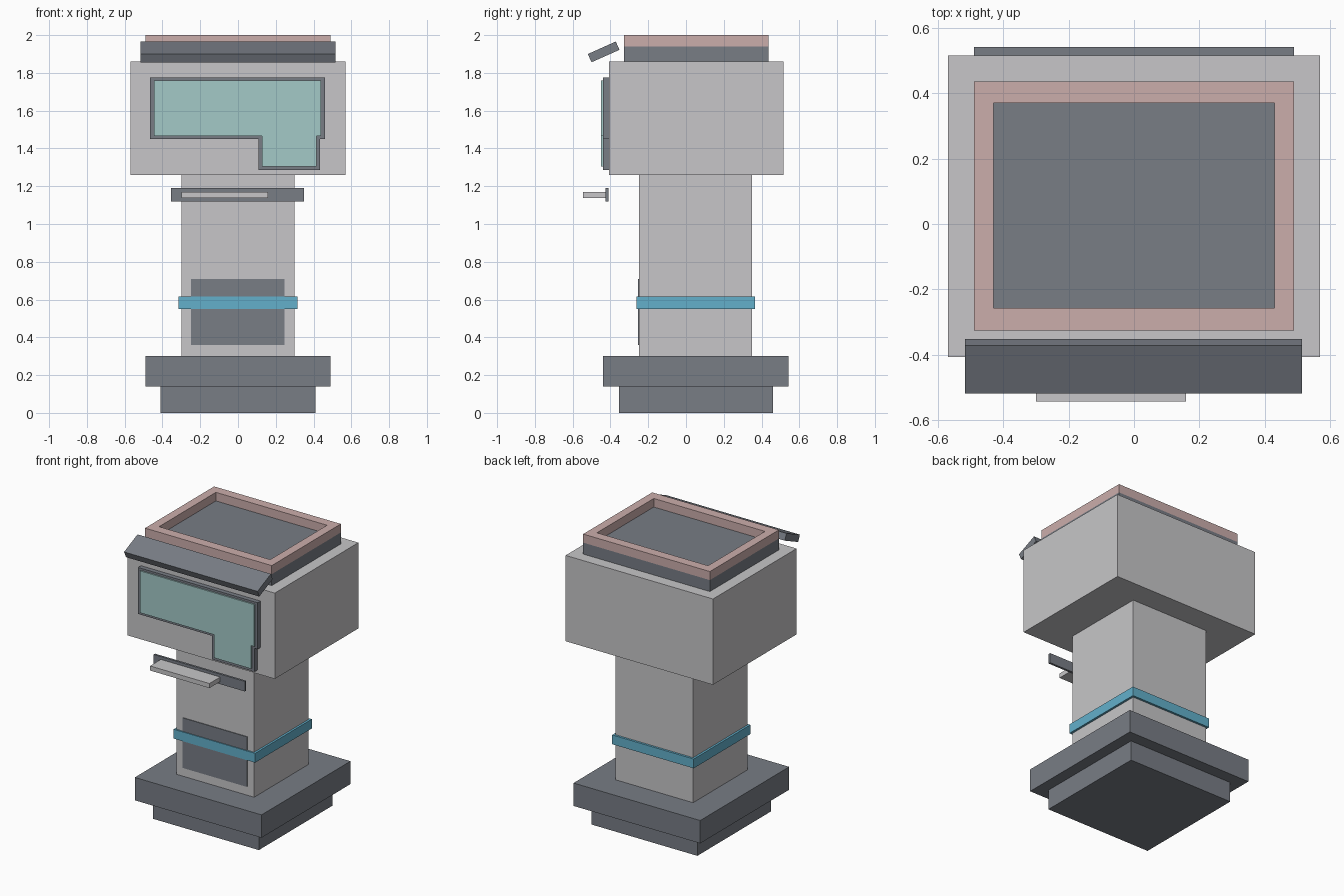
import bpy
import math

if "Cube" in bpy.data.objects:
    bpy.data.objects.remove(bpy.data.objects["Cube"])


def material(name, rgb):
    m = bpy.data.materials.new(name)
    m.diffuse_color = (*rgb, 1.0)
    m.use_nodes = True
    m.node_tree.nodes["Principled BSDF"].inputs["Base Color"].default_value = m.diffuse_color
    return m


GREY = material("light_grey", (0.57, 0.565, 0.58))
DARK = material("slate_grey", (0.188, 0.205, 0.235))
PINK = material("dusty_pink", (0.60, 0.42, 0.41))
GLASS = material("pale_teal", (0.37, 0.585, 0.575))
CYAN = material("bright_cyan", (0.125, 0.435, 0.60))


def make(name, verts, faces, mat):
    mesh = bpy.data.meshes.new(name)
    mesh.from_pydata(verts, [], faces)
    mesh.materials.append(mat)
    ob = bpy.data.objects.new(name, mesh)
    bpy.context.collection.objects.link(ob)
    return ob


def prism(name, front, back, mat):
    """Solid between two matching loops (front loop counter-clockwise from outside)."""
    n = len(front)
    faces = [tuple(range(n)), tuple(reversed(range(n, 2 * n)))]
    faces += [(i, n + i, n + (i + 1) % n, (i + 1) % n) for i in range(n)]
    return make(name, front + back, faces, mat)


def rect(x0, x1, y0, y1, z):
    return [(x0, y0, z), (x1, y0, z), (x1, y1, z), (x0, y1, z)]


def box(name, x, y, z, mat):
    return prism(name, rect(*x, *y, z[1]), rect(*x, *y, z[0]), mat)


def front_plate(name, outline, y0, y1, mat):
    """Extrude an x-z outline from y0 (front) to y1 (back)."""
    return prism(name, [(x, y0, z) for x, z in outline],
                 [(x, y1, z) for x, z in outline], mat)


# Stepped base
box("base_foot", (-0.41, 0.41), (-0.355, 0.46), (0, 0.14), DARK)
box("base_plinth", (-0.49, 0.49), (-0.44, 0.543), (0.14, 0.30), DARK)

# Column with front panel and surrounding band
box("column", (-0.30, 0.30), (-0.25, 0.35), (0.30, 1.26), GREY)
box("column_panel", (-0.25, 0.247), (-0.255, -0.25), (0.36, 0.71), DARK)
box("column_band", (-0.315, 0.315), (-0.261, 0.365), (0.55, 0.615), CYAN)

# Head
box("head", (-0.57, 0.57), (-0.408, 0.516), (1.26, 1.86), GREY)


# Stepped screen outline, shared by the bezel and the glass
def screen_outline(x0, x1, x2, x3, top, mid, low):
    return [(x0, mid), (x1, mid), (x1, low), (x2, low),
            (x2, mid), (x3, mid), (x3, top), (x0, top)]


front_plate("screen_bezel",
            screen_outline(-0.465, 0.108, 0.435, 0.46, 1.775, 1.45, 1.285),
            -0.44, -0.408, DARK)
front_plate("screen_glass",
            screen_outline(-0.445, 0.127, 0.415, 0.44, 1.76, 1.467, 1.305),
            -0.449, -0.44, GLASS)

# Slot plate and the tray coming out of it
box("slot_plate", (-0.355, 0.35), (-0.425, -0.41), (1.12, 1.19), DARK)
box("slot_tray", (-0.30, 0.16), (-0.544, -0.425), (1.138, 1.17), GREY)

# Roof block and hollow rim around it
box("roof_block", (-0.49, 0.49), (-0.327, 0.436), (1.86, 1.94), DARK)
outer, inner = (-0.49, 0.49, -0.327, 0.436), (-0.43, 0.43, -0.258, 0.37)
rings = [rect(*outer, 1.94), rect(*outer, 2.0), rect(*inner, 2.0), rect(*inner, 1.94)]
make("roof_rim", [v for r in rings for v in r],
     [(4 * r + i, 4 * r + (i + 1) % 4,
       4 * ((r + 1) % 4) + (i + 1) % 4, 4 * ((r + 1) % 4) + i)
      for r in range(4) for i in range(4)], PINK)

# Tilted visor above the screen
visor = box("visor", (-0.517, 0.515), (-0.081, 0.081), (-0.024, 0.024), DARK)
visor.rotation_euler.x = math.radians(24)
visor.location = (0, -0.436, 1.911)
